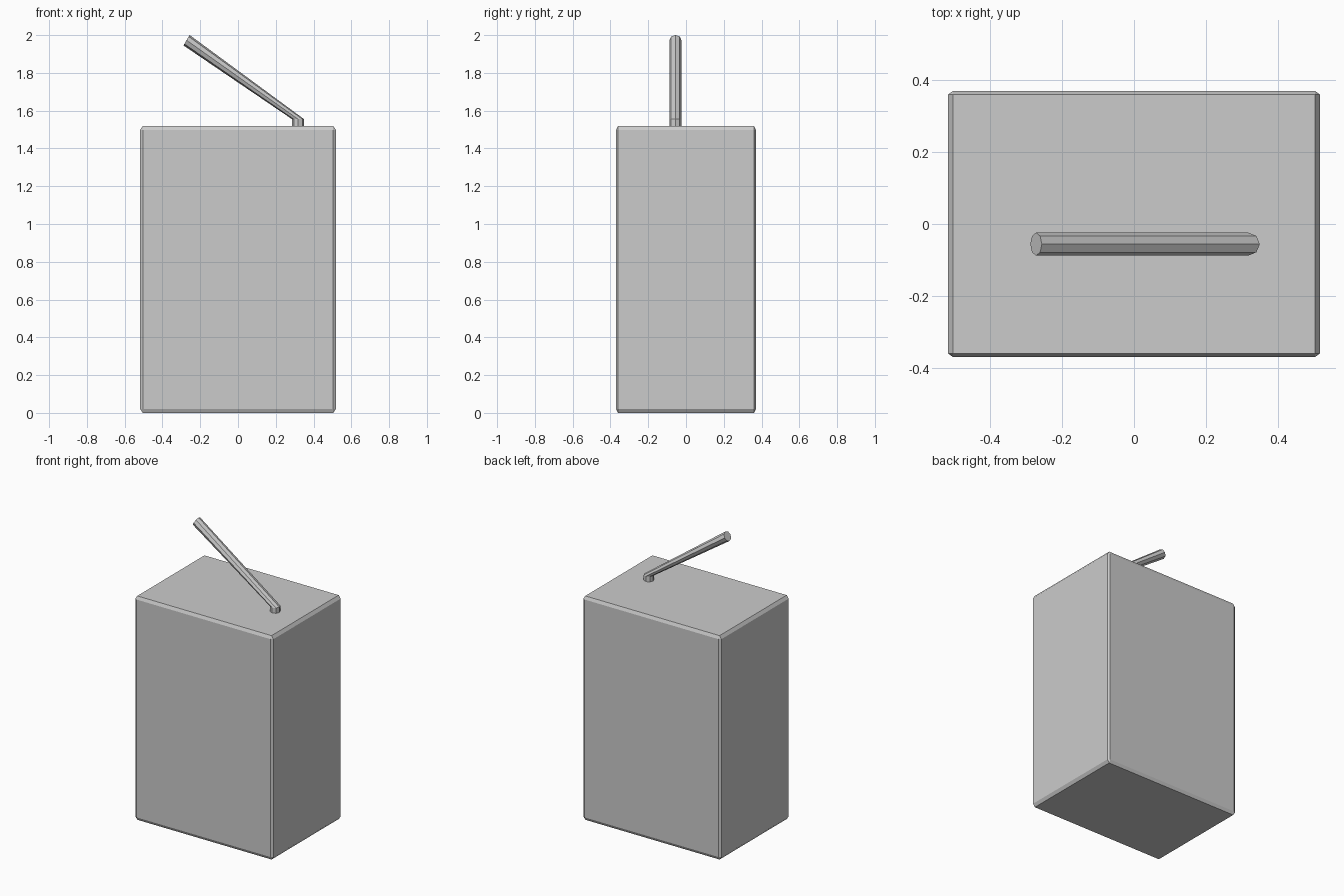
import bpy, bmesh
from math import radians
from mathutils import Matrix, Vector

if "Cube" in bpy.data.objects:
    bpy.data.objects.remove(bpy.data.objects["Cube"])


def add_object(name, bm):
    bmesh.ops.recalc_face_normals(bm, faces=bm.faces[:])
    mesh = bpy.data.meshes.new(name)
    bm.to_mesh(mesh)
    bm.free()
    obj = bpy.data.objects.new(name, mesh)
    bpy.context.collection.objects.link(obj)
    return obj


# carton: unit cube chamfered first, then stretched so the chamfer stretches too
bm = bmesh.new()
bmesh.ops.create_cube(bm, size=1)
bmesh.ops.bevel(bm, geom=bm.edges[:], offset=0.0135, segments=1, affect='EDGES')
bmesh.ops.scale(bm, vec=(1.036, 0.74, 1.519), verts=bm.verts)
bmesh.ops.translate(bm, vec=(0, 0, 1.519 / 2), verts=bm.verts)
add_object("carton", bm)

# bent straw: eight-sided rings (centre x, centre z, tilt), joined and capped
SIDES, RADIUS, STRAW_Y = 8, 0.032, -0.056
stations = [(0.318, 1.50, 0), (0.318, 1.555, 0), (-0.2725, 1.973, -60)]
bm = bmesh.new()
rings = []
for x, z, tilt in stations:
    place = Matrix.Translation((x, STRAW_Y, z)) @ Matrix.Rotation(radians(tilt), 4, 'Y')
    ring = bmesh.ops.create_circle(bm, segments=SIDES, radius=RADIUS, matrix=place)
    rings.append(ring["verts"])
for a, b in zip(rings, rings[1:]):
    for i in range(SIDES):
        j = (i + 1) % SIDES
        bm.faces.new((a[i], a[j], b[j], b[i]))
bm.faces.new(rings[0])
bm.faces.new(rings[-1])
add_object("straw", bm)
